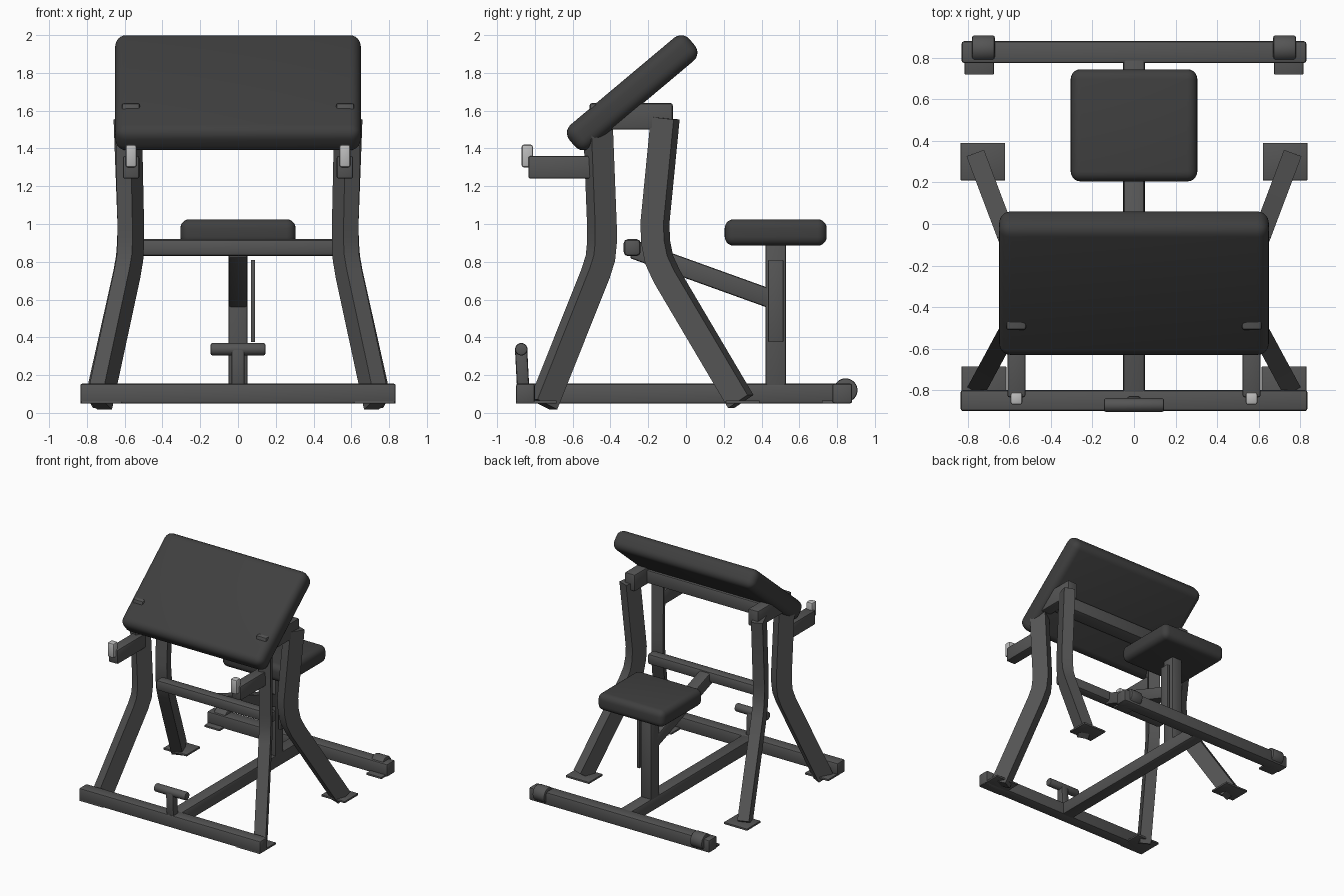
import bpy, bmesh
from math import radians, sin, cos
from mathutils import Vector, Matrix

if "Cube" in bpy.data.objects:
    bpy.data.objects.remove(bpy.data.objects["Cube"])


def material(name, v):
    m = bpy.data.materials.new(name)
    m.diffuse_color = (v, v, v, 1)
    m.use_nodes = True
    m.node_tree.nodes["Principled BSDF"].inputs["Base Color"].default_value = m.diffuse_color
    return m


FRAME = material("frame_grey", 0.09)
PAD = material("pad_dark", 0.05)
LIGHT = material("hook_light", 0.5)


def finish(name, bm, mat, bevel=0.0, segs=2, angle=35):
    if bevel:
        edges = [e for e in bm.edges if e.calc_face_angle(0) > radians(40)]
        bmesh.ops.bevel(bm, geom=edges, offset=bevel, segments=segs,
                        profile=0.5, affect='EDGES')
    bmesh.ops.recalc_face_normals(bm, faces=bm.faces)
    me = bpy.data.meshes.new(name)
    bm.to_mesh(me)
    bm.free()
    me.materials.append(mat)
    me.shade_smooth()
    me.set_sharp_from_angle(angle=radians(angle))
    ob = bpy.data.objects.new(name, me)
    bpy.context.collection.objects.link(ob)
    return ob


def box(name, x, y, z, mat=FRAME, bevel=0.012, segs=2, tilt=0):
    """Box from (min, max) ranges, optionally tilted about its own x axis."""
    lo, hi = Vector((x[0], y[0], z[0])), Vector((x[1], y[1], z[1]))
    bm = bmesh.new()
    bmesh.ops.create_cube(bm, size=1)
    bmesh.ops.scale(bm, vec=hi - lo, verts=bm.verts)
    ob = finish(name, bm, mat, bevel, segs)
    ob.location = (lo + hi) / 2
    ob.rotation_euler.x = radians(tilt)
    return ob


def rod(name, center, radius, length, bevel=0.01):
    """Cylinder along x."""
    bm = bmesh.new()
    bmesh.ops.create_cone(bm, cap_ends=True, segments=32, radius1=radius,
                          radius2=radius, depth=length,
                          matrix=Matrix.Rotation(radians(90), 4, 'Y'))
    ob = finish(name, bm, FRAME, bevel)
    ob.location = center
    return ob


def leg(name, side, x0, path, slope, w=0.09, d=0.13):
    """Rectangular tube bent in a vertical plane that splays outwards."""
    y0 = path[0][0]
    pts = [Vector((side * (x0 + slope * (y - y0)), y, z)) for y, z in path]
    across = Vector((1, -side * slope, 0)).normalized()
    bm = bmesh.new()
    rings = []
    for i, p in enumerate(pts):
        dirs = [(pts[j + 1] - pts[j]).normalized()
                for j in (i - 1, i) if 0 <= j < len(pts) - 1]
        t = sum(dirs, Vector()).normalized()
        k = 1 / t.dot(dirs[0])
        deep = t.cross(across).normalized() * k
        rings.append([bm.verts.new(p + across * a * w / 2 + deep * b * d / 2)
                      for a, b in ((-1, -1), (1, -1), (1, 1), (-1, 1))])
    for r, s in zip(rings, rings[1:]):
        for k in range(4):
            bm.faces.new((r[k], r[(k + 1) % 4], s[(k + 1) % 4], s[k]))
    bm.faces.new(rings[0])
    bm.faces.new(rings[-1])
    finish(name, bm, FRAME, 0.012)


# Upholstered pads
box("arm_pad", (-.65, .65), (-.70, .13), (1.615, 1.775), PAD, .058, 5, tilt=40)
box("seat", (-.305, .305), (.205, .745), (.885, 1.025), PAD, .048, 5)

# Base frame
box("front_base_beam", (-.835, .835), (-.90, -.80), (.05, .155))
box("rear_base_beam", (-.83, .83), (.775, .88), (.05, .155))
box("centre_base_beam", (-.052, .052), (-.82, .80), (.05, .155))

# Seat support
box("seat_post", (-.05, .05), (.42, .53), (.10, .90))
box("seat_adjuster_plate", (.068, .09), (.435, .515), (.375, .81), bevel=.003)
box("seat_strut", (-.05, .05), (-.305, .475), (.685, .785), tilt=-19.8)
box("knee_crossbar", (-.53, .53), (-.33, -.24), (.83, .92), bevel=.022)
box("pad_crossbar", (-.53, .53), (-.36, -.23), (1.51, 1.62))

# Foot rest
box("foot_rest_post", (-.034, .034), (-.90, -.835), (.12, .345), tilt=3)
rod("foot_rest_bar", (0, -.872, .337), .033, .29)

# Mirrored parts
front_path = [(-.755, .045), (-.478, .74), (-.453, .82), (-.445, .90),
              (-.445, .99), (-.465, 1.50)]
rear_path = [(.29, .06), (-.10, .72), (-.142, .81), (-.16, .90),
             (-.165, 1.0), (-.11, 1.56)]
for s, tag in ((-1, "left"), (1, "right")):
    def span(a, b):
        return tuple(sorted((s * a, s * b)))

    leg(tag + "_front_leg", s, .735, front_path, -.54)
    leg(tag + "_rear_leg", s, .745, rear_path, .378)
    box(tag + "_pad_rail", span(.52, .615), (-.51, -.07), (1.50, 1.64))
    box(tag + "_bar_rest_arm", span(.522, .61), (-.835, -.46), (1.24, 1.36))
    box(tag + "_bar_hook", span(.537, .595), (-.87, -.81), (1.30, 1.42), LIGHT)
    box(tag + "_front_foot_plate", span(.615, .83), (-.90, -.685), (.05, .066), bevel=.003)
    box(tag + "_rear_foot_plate", span(.62, .835), (.21, .39), (.05, .066), bevel=.003)
    box(tag + "_beam_foot_plate", span(.675, .815), (.72, .86), (.05, .066), bevel=.003)
    rod(tag + "_roller", (s * .725, .845, .12), .063, .11)
